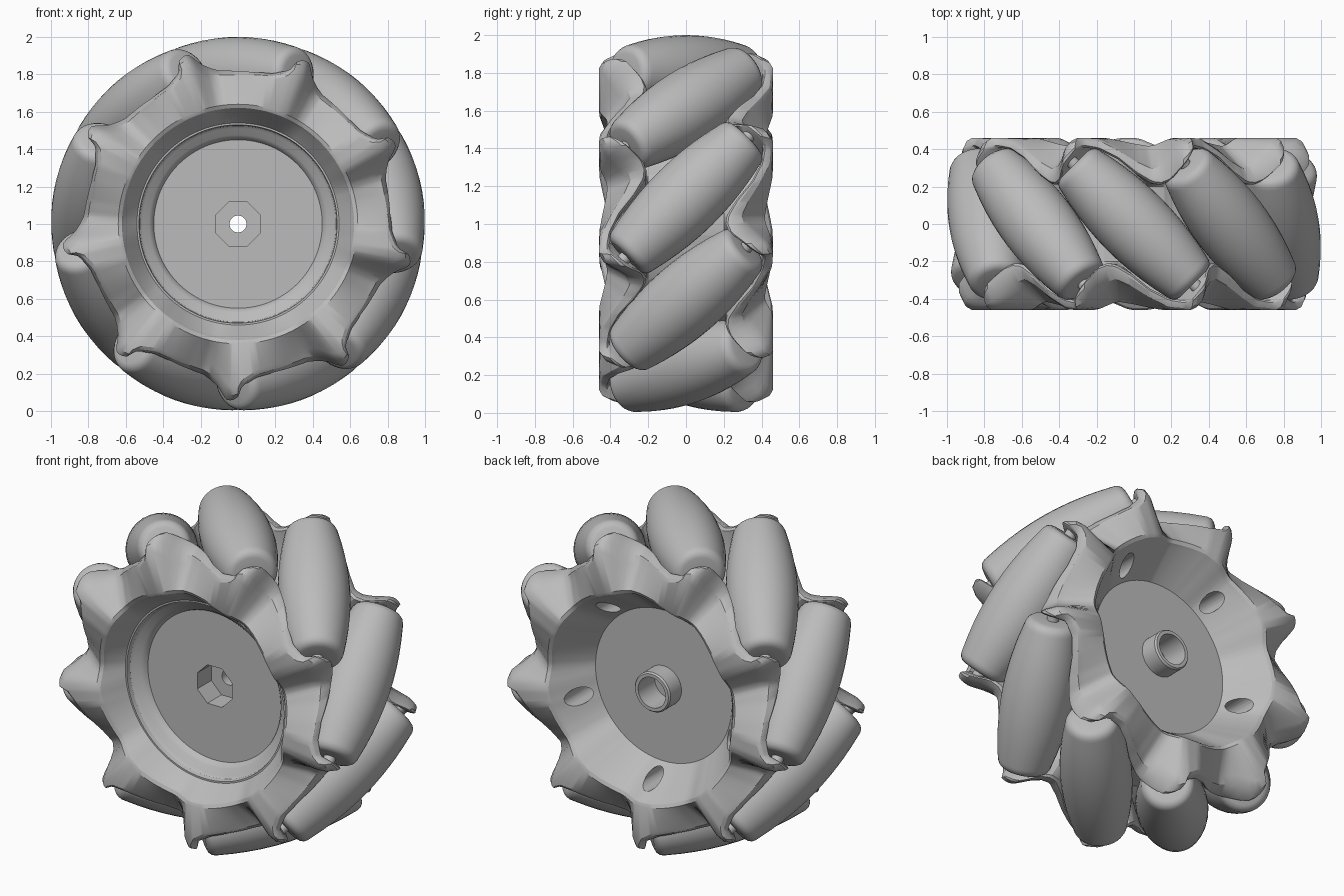
import bpy, bmesh
from math import sin, cos, pi, radians, sqrt
from mathutils import Matrix, Vector

cube = bpy.data.objects.get("Cube")
if cube:
    bpy.data.objects.remove(cube, do_unlink=True)

grey = bpy.data.materials.new("light_grey")
grey.use_nodes = True
grey.diffuse_color = (0.5, 0.5, 0.5, 1)
grey.node_tree.nodes["Principled BSDF"].inputs["Base Color"].default_value = (0.5, 0.5, 0.5, 1)

CENTRE = Matrix.Translation((0, 0, 1))
COUNT = 9


def shade(ob, angle):
    bpy.ops.object.select_all(action='DESELECT')
    ob.select_set(True)
    bpy.context.view_layer.objects.active = ob
    bpy.ops.object.shade_smooth_by_angle(angle=radians(angle))


def finish(name, bm, angle=30):
    bmesh.ops.recalc_face_normals(bm, faces=bm.faces)
    mesh = bpy.data.meshes.new(name)
    bm.to_mesh(mesh)
    bm.free()
    mesh.materials.append(grey)
    ob = bpy.data.objects.new(name, mesh)
    bpy.context.collection.objects.link(ob)
    shade(ob, angle)
    return ob


def ring_mesh(section, steps):
    """Sweep a closed (radius, y) section around the y axis; it may vary with angle."""
    bm = bmesh.new()
    rows = []
    for i in range(steps):
        a = 2 * pi * i / steps
        rows.append([bm.verts.new((r * cos(a), y, r * sin(a))) for r, y in section(a)])
    for i in range(steps):
        p, q = rows[i], rows[(i + 1) % steps]
        for j in range(len(p)):
            k = (j + 1) % len(p)
            bm.faces.new((p[j], p[k], q[k], q[j]))
    return bm


def drill(target, radius, sides, y0, y1, x=0, z=0, turn=0):
    """Cut a straight hole along y and remove the cutter."""
    bm = bmesh.new()
    bmesh.ops.create_cone(bm, cap_ends=True, segments=sides, radius1=radius,
                          radius2=radius, depth=y1 - y0)
    bm.transform(CENTRE @ Matrix.Translation((x, (y0 + y1) / 2, z))
                 @ Matrix.Rotation(pi / 2, 4, 'X') @ Matrix.Rotation(turn, 4, 'Z'))
    tool = finish("hole_cutter", bm)
    mod = target.modifiers.new("hole", 'BOOLEAN')
    mod.operation = 'DIFFERENCE'
    mod.object = tool
    mod.solver = 'EXACT'
    bpy.context.view_layer.objects.active = target
    bpy.ops.object.modifier_apply(modifier=mod.name)
    bpy.data.objects.remove(tool, do_unlink=True)


# Tooth wave of a rim: offset in degrees, outer radius, outer face y, inner face y
wave = [(-3.5, .865, -.46, -.41), (-2, .925, -.46, -.385), (0, .945, -.45, -.34),
        (2, .94, -.43, -.30), (5, .875, -.38, -.23), (8, .845, -.335, -.21),
        (11, .825, -.315, -.215), (17, .818, -.35, -.265), (24, .815, -.405, -.345),
        (31, .825, -.455, -.395), (36.5, .865, -.46, -.41)]


def rim_section(a):
    """From the dish lip, over the tooth and down to the barrel."""
    u = (108 - a * 180 / pi + 3.5) % 40 - 3.5
    for p, q in zip(wave, wave[1:]):
        if p[0] <= u <= q[0]:
            f = (u - p[0]) / (q[0] - p[0])
            r, front, back = (p[i] + (q[i] - p[i]) * f for i in (1, 2, 3))
            break
    lip = -.46 + .3 * (front + .46)
    bevel = min(.09, (back - front) * .7)
    return [(.605, lip + .035), (.62, lip + .01), (.64, lip),
            (r - bevel * .9, front), (r - bevel * .35, front + bevel * .3),
            (r, front + bevel), (r, back - .012), (r - .015, back), (.64, back), (.6, -.2)]


# Wheel body: front dish, toothed rims, barrel and a rear dish with a socket boss
front_dish = [(.045, -.225), (.45, -.225), (.457, -.24), (.475, -.26), (.51, -.275),
              (.525, -.29), (.53, -.315), (.54, -.315)]
rear_dish = [(.46, .215), (.12, .215), (.12, .32), (.112, .33), (.092, .33),
             (.092, .17), (.045, .17)]


def body_section(a):
    rear_rim = [(r, -y) for r, y in reversed(rim_section(pi - a))]
    return front_dish + rim_section(a) + rear_rim + rear_dish


bm = ring_mesh(body_section, COUNT * 32)
bm.transform(CENTRE)
body = finish("wheel_body", bm)
drill(body, .127, 8, -.35, -.09, turn=pi / 8)
for k in range(5):
    a = radians(54 + 72 * k)
    drill(body, .05, 20, .08, .5, .53 * cos(a), .53 * sin(a))
shade(body, 30)

# Rollers: barrels set at 45 degrees whose envelope is the wheel's circle
AXIS, HALF = .8, .45


def roller_radius(t):
    return 1 - sqrt(AXIS ** 2 + t * t / 2)


barrel = [(roller_radius(t), t) for t in [-.4 + .08 * i for i in range(11)]]
tip = []
for b in (0, pi / 6, pi / 3, pi / 2):
    t = HALF - .035 * (1 - sin(b))
    tip.append((roller_radius(t) - .035 * (1 - cos(b)), t))
profile = ([(.034, -.48), (.034, -HALF)] + [(r, -t) for r, t in reversed(tip)]
           + barrel + tip + [(.034, HALF), (.034, .48)])
for k in range(COUNT):
    bm = ring_mesh(lambda a: profile, 32)
    place = (CENTRE @ Matrix.Rotation(2 * pi * k / COUNT, 4, 'Y')
             @ Matrix.Translation(Vector((0, 0, AXIS))) @ Matrix.Rotation(pi / 4, 4, 'Z'))
    bm.transform(place)
    finish("roller_%d" % (k + 1), bm, 40)
